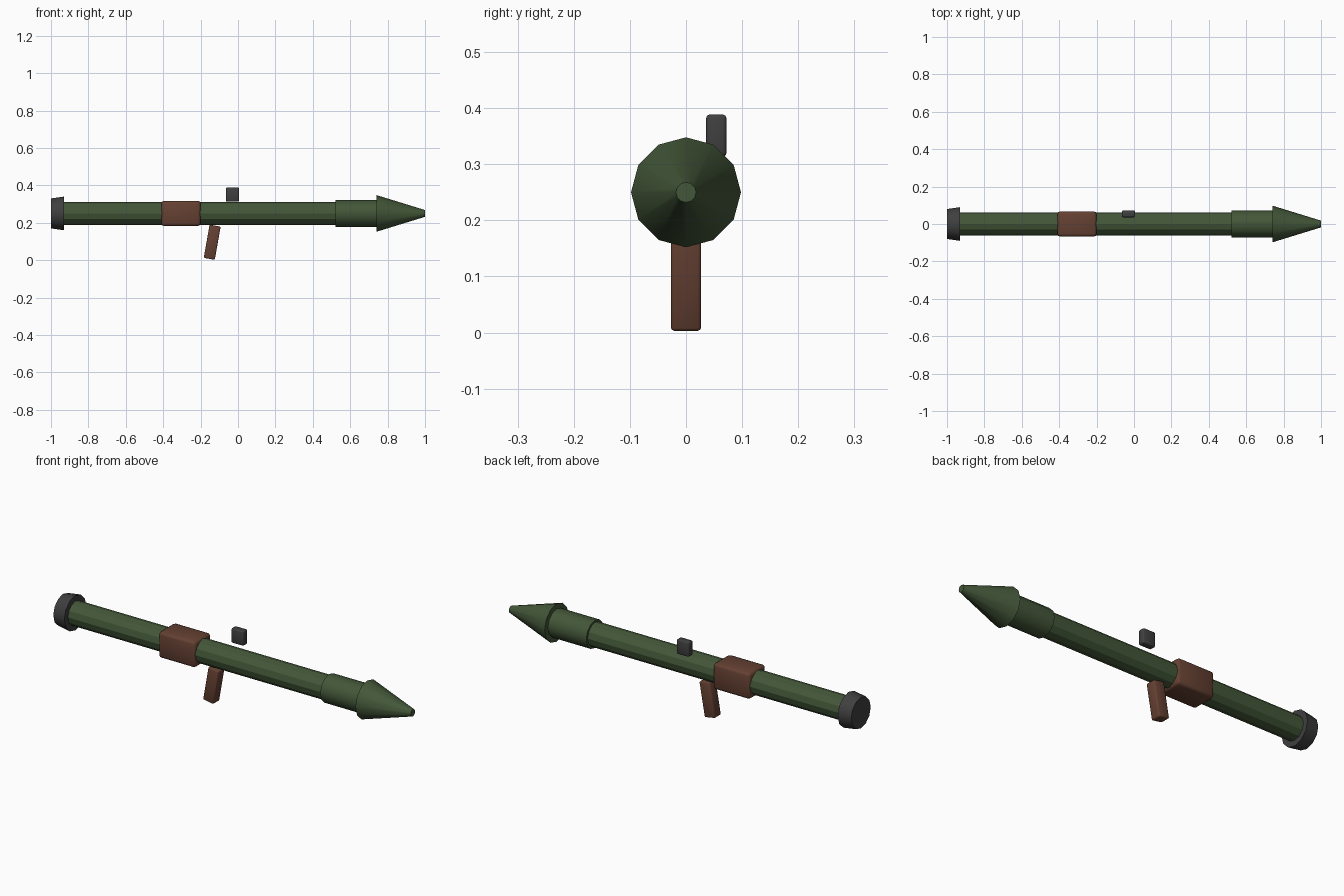
import bpy
import math
from mathutils import Matrix

old = bpy.data.objects.get("Cube")
if old:
    bpy.data.objects.remove(old, do_unlink=True)

AXIS_Z = 0.25
SIDES = 12


def make_material(name, rgb):
    mat = bpy.data.materials.new(name)
    mat.use_nodes = True
    mat.diffuse_color = (*rgb, 1)
    mat.node_tree.nodes["Principled BSDF"].inputs["Base Color"].default_value = (*rgb, 1)
    return mat


green = make_material("olive green", (0.056, 0.094, 0.04))
brown = make_material("brown wood", (0.13, 0.052, 0.032))
black = make_material("dark metal", (0.05, 0.05, 0.05))


def finish(obj, name, mat, smooth_angle):
    obj.name = name
    obj.data.materials.append(mat)
    if smooth_angle:
        bpy.ops.object.shade_smooth_by_angle(angle=math.radians(smooth_angle))
    return obj


def barrel_part(name, x0, x1, r0, r1, mat, smooth_angle=40):
    """Twelve-sided section along x, with a corner pointing up."""
    bpy.ops.mesh.primitive_cone_add(vertices=SIDES, radius1=r0, radius2=r1, depth=x1 - x0)
    obj = bpy.context.object
    obj.data.transform(Matrix.Rotation(math.pi / 2, 4, 'Y'))
    obj.location = ((x0 + x1) / 2, 0, AXIS_Z)
    return finish(obj, name, mat, smooth_angle)


def soft_box(name, centre, size, bevel, mat, tilt=0):
    """Box with rounded edges, tilted about y."""
    bpy.ops.mesh.primitive_cube_add(size=1, location=centre, rotation=(0, math.radians(tilt), 0))
    obj = bpy.context.object
    obj.data.transform(Matrix.Diagonal((*size, 1)))
    mod = obj.modifiers.new("rounded edges", 'BEVEL')
    mod.width = bevel
    mod.segments = 2
    bpy.ops.object.modifier_apply(modifier=mod.name)
    return finish(obj, name, mat, 60)


# Tube, rear flange and warhead
barrel_part("tube", -0.95, 0.54, 0.061, 0.061, green, smooth_angle=0)
barrel_part("rear_flange", -1.0, -0.93, 0.08, 0.09, black)
barrel_part("warhead_body", 0.52, 0.75, 0.072, 0.072, green)
barrel_part("warhead_nose", 0.74, 1.0, 0.098, 0.018, green)

# Shoulder wrap, handle and sight
soft_box("shoulder_wrap", (-0.305, 0, AXIS_Z), (0.21, 0.134, 0.134), 0.014, brown)
soft_box("handle", (-0.138, 0, 0.096), (0.06, 0.054, 0.18), 0.006, brown, tilt=10)
soft_box("sight", (-0.03, 0.054, 0.351), (0.07, 0.036, 0.075), 0.006, black)
